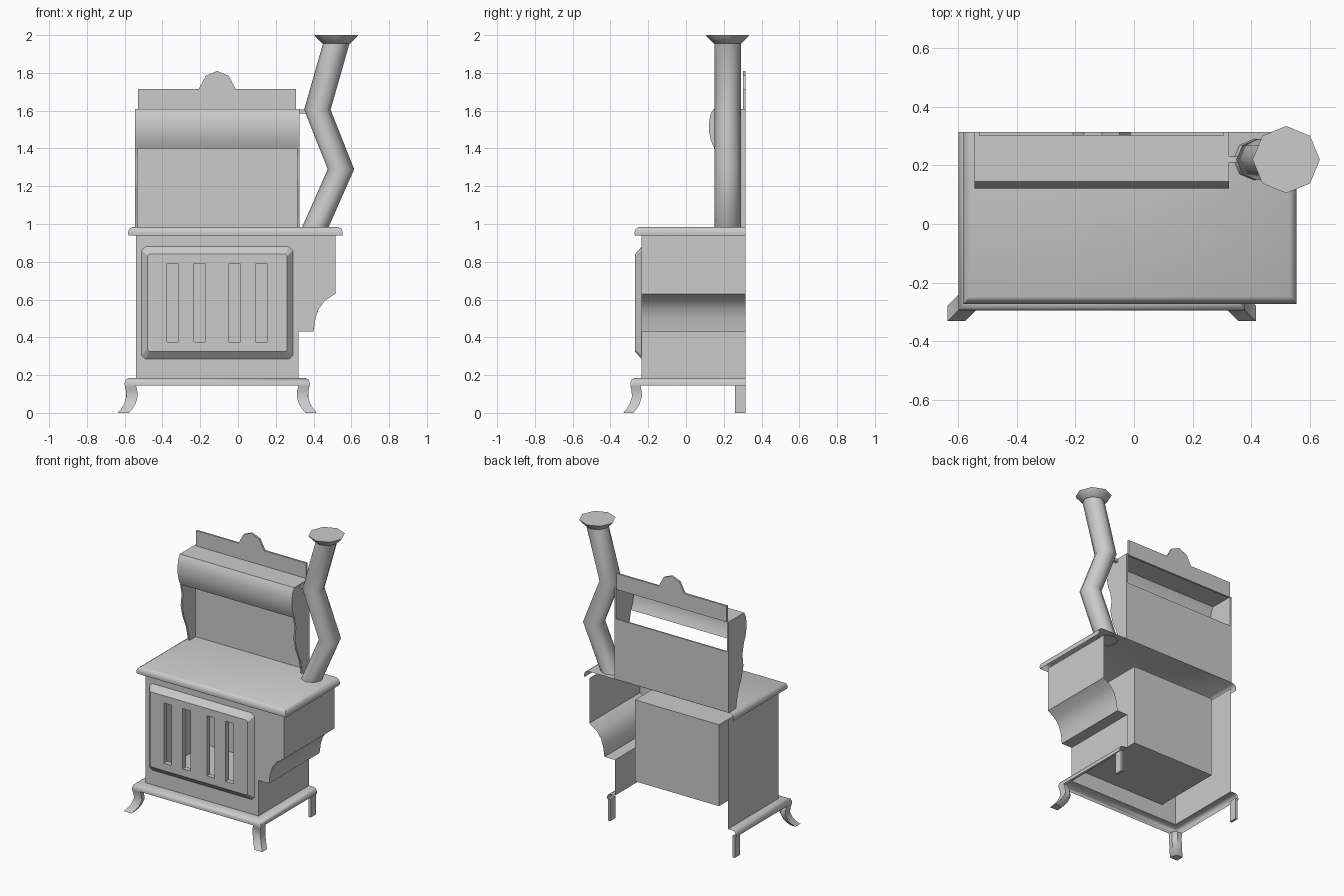
import bpy, bmesh, math

if "Cube" in bpy.data.objects:
    bpy.data.objects.remove(bpy.data.objects["Cube"])

CX = -0.11  # middle of the oven body


def finish(name, bm, smooth=None):
    bmesh.ops.recalc_face_normals(bm, faces=bm.faces)
    me = bpy.data.meshes.new(name)
    bm.to_mesh(me)
    bm.free()
    ob = bpy.data.objects.new(name, me)
    bpy.context.collection.objects.link(ob)
    if smooth:
        bpy.ops.object.select_all(action='DESELECT')
        ob.select_set(True)
        bpy.context.view_layer.objects.active = ob
        bpy.ops.object.shade_smooth_by_angle(angle=math.radians(smooth))
    return ob


def loft(name, rings, closed=True, cap_start=False, cap_end=False, smooth=None):
    bm = bmesh.new()
    vs = [[bm.verts.new(p) for p in r] for r in rings]
    n = len(rings[0])
    for a, b in zip(vs, vs[1:]):
        for i in range(n if closed else n - 1):
            j = (i + 1) % n
            bm.faces.new((a[i], a[j], b[j], b[i]))
    if cap_start:
        bm.faces.new(vs[0])
    if cap_end:
        bm.faces.new(vs[-1])
    return finish(name, bm, smooth)


def box(name, x0, x1, y0, y1, z0, z1):
    ring = [(x0, y0), (x1, y0), (x1, y1), (x0, y1)]
    return loft(name, [[(x, y, z) for x, y in ring] for z in (z0, z1)],
                cap_start=True, cap_end=True)


def rect(x0, x1, z0, z1, c=0):
    if not c:
        return [(x0, z0), (x1, z0), (x1, z1), (x0, z1)]
    return [(x0 + c, z0), (x1 - c, z0), (x1, z0 + c), (x1, z1 - c),
            (x1 - c, z1), (x0 + c, z1), (x0, z1 - c), (x0, z0 + c)]


def perforated(name, outer, y, holes, hole_y, skirt, skirt_y,
               back=False, skip=(), smooth=None):
    """Front face with holes, hole walls going back and an outer skirt."""
    bm = bmesh.new()

    def loop(pts, yy):
        return [bm.verts.new((x, yy, z)) for x, z in pts]

    def walls(a, b, leave=()):
        n = len(a)
        for i in range(n):
            if i not in leave:
                bm.faces.new((a[i], a[(i + 1) % n], b[(i + 1) % n], b[i]))

    loops = [loop(p, y) for p in [outer] + holes]
    edges = [bm.edges.new((l[i], l[(i + 1) % len(l)])) for l in loops for i in range(len(l))]
    bmesh.ops.triangle_fill(bm, use_beauty=True, use_dissolve=False,
                            edges=edges, normal=(0, -1, 0))
    walls(loops[0], loop(skirt, skirt_y), skip)
    for l, h in zip(loops[1:], holes):
        rear = loop(h, hole_y)
        walls(l, rear)
        if back:
            bm.faces.new(rear)
    return finish(name, bm, smooth)


def rim(name, x0, x1, y0, profile, fill):
    """Rounded edge running round three sides, open at the back."""
    yb = 0.315
    rings = [[(x0 + i, yb, z), (x0 + i, y0 + i, z), (x1 - i, y0 + i, z), (x1 - i, yb, z)]
             for i, z in profile]
    return loft(name, rings, closed=False, cap_end=fill, smooth=40)


# Oven body, open at back, with the firebox recess
body = [(-0.54, 0.185), (0.32, 0.185), (0.32, 0.43), (0.40, 0.43), (0.41, 0.50),
        (0.427, 0.55), (0.458, 0.592), (0.515, 0.63), (0.515, 0.94), (-0.54, 0.94)]
perforated("oven_body", body, -0.235, [rect(-0.43, 0.21, 0.29, 0.85)], 0.255,
           body, 0.315, back=True, skip=(0, 8), smooth=35)

# Bevelled door with four slots
slots = [rect(x, x + 0.058, 0.376, 0.79) for x in (-0.375, -0.232, -0.047, 0.095)]
perforated("oven_door", rect(-0.48, 0.26, 0.325, 0.84, 0.01), -0.27, slots, -0.235,
           rect(-0.51, 0.29, 0.285, 0.88, 0.02), -0.235)

# Cooking top and base rim
rim("cooking_top", -0.583, 0.555, -0.273,
    [(0.003, 0.938), (0, 0.955), (0.007, 0.974), (0.024, 0.985)], True)
rim("base_rim", -0.60, 0.38, -0.295,
    [(0, 0.145), (0, 0.16), (0.007, 0.177), (0.022, 0.185), (0.06, 0.185)], False)

# Curved front legs and plain back legs
for side, label in ((-1, "left"), (1, "right")):
    rings = []
    for z, out in ((0.147, 0.0), (0.115, -0.007), (0.085, -0.009), (0.045, 0.004),
                   (0.02, 0.02), (0, 0.037)):
        ax, ay = 0.49 + out, -0.295 - out
        sec = [(ax, ay), (ax, ay + 0.053), (ax - 0.035, ay + 0.053),
               (ax - 0.06, ay + 0.03), (ax - 0.06, ay)]
        rings.append([(CX + side * x, y, z) for x, y in sec])
    loft("front_leg_" + label, rings, cap_start=True, cap_end=True, smooth=35)
    x = CX + side * 0.474
    box("back_leg_" + label, x - 0.008, x + 0.008, 0.26, 0.315, 0, 0.15)

# Backboard and shaped side brackets
box("backboard", -0.535, 0.315, 0.302, 0.312, 0.985, 1.40)
hood = [(0.15, 1.40), (0.132, 1.44), (0.122, 1.49), (0.122, 1.54), (0.13, 1.58), (0.146, 1.61)]
bracket = [(0.315, 0.985), (0.235, 0.985), (0.215, 1.08), (0.175, 1.17), (0.155, 1.25),
           (0.165, 1.33)] + hood + [(0.315, 1.61)]
for x, label in ((-0.545, "left"), (0.313, "right")):
    loft("side_bracket_" + label, [[(xx, y, z) for y, z in bracket] for xx in (x, x + 0.012)],
         cap_start=True, cap_end=True, smooth=30)

# Curved warming hood, open underneath and behind
loft("warming_hood", [[(x, y, z) for y, z in hood + [(0.315, 1.61)]] for x in (-0.54, 0.32)],
     closed=False, smooth=30)

# Crest board with its central bump
crest = [(-0.53, 1.605), (0.307, 1.605), (0.307, 1.715), (-0.012, 1.715), (-0.05, 1.785),
         (CX, 1.81), (-0.17, 1.785), (-0.208, 1.715), (-0.53, 1.715)]
loft("crest_board", [[(x, y, z) for x, z in crest] for y in (0.302, 0.315)],
     cap_start=True, cap_end=True)

# Crooked eight-sided stovepipe with flared cap
pipe = []
for x, z, r in ((0.408, 0.98, 0.07), (0.545, 1.29, 0.07), (0.42, 1.605, 0.07),
                (0.52, 1.955, 0.07), (0.52, 1.957, 0.075), (0.52, 1.99, 0.108), (0.52, 2.0, 0.115)):
    pipe.append([(x + r * math.cos(k * math.pi / 4), 0.22 + r * math.sin(k * math.pi / 4), z)
                 for k in range(8)])
loft("stovepipe", pipe[:4], smooth=50)
loft("pipe_cap", pipe[3:], cap_end=True, smooth=50)
box("pipe_stay", 0.32, 0.37, 0.21, 0.23, 1.585, 1.605)
